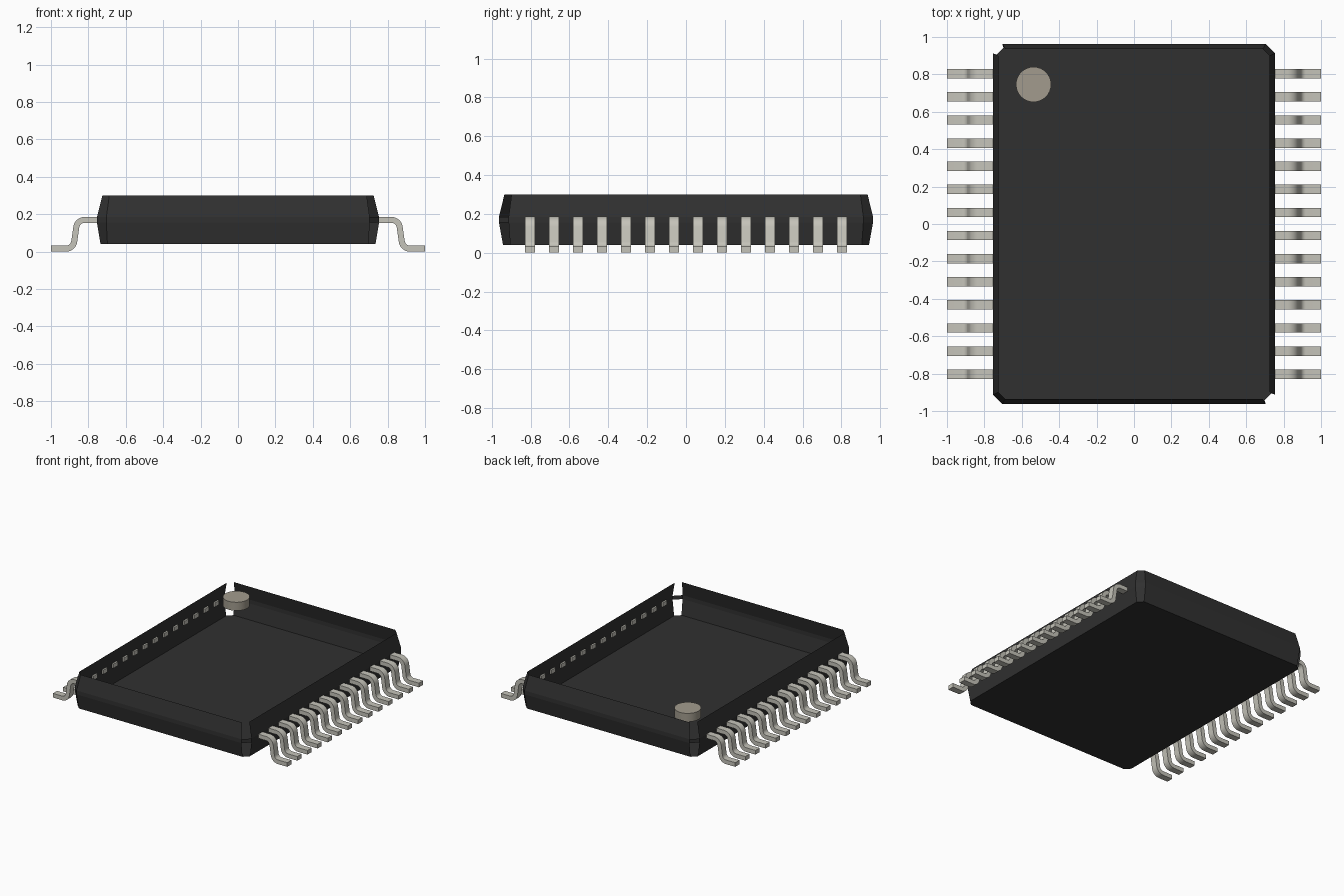
import bpy, bmesh, math

cube = bpy.data.objects.get("Cube")
if cube:
    bpy.data.objects.remove(cube, do_unlink=True)


def material(name, rgb):
    m = bpy.data.materials.new(name)
    m.use_nodes = True
    m.diffuse_color = (*rgb, 1)
    bsdf = next(n for n in m.node_tree.nodes if n.type == 'BSDF_PRINCIPLED')
    bsdf.inputs["Base Color"].default_value = (*rgb, 1)
    return m


BLACK = material("black plastic", (0.03, 0.03, 0.03))
METAL = material("tinned metal", (0.56, 0.55, 0.49))
MARK = material("marker grey", (0.36, 0.33, 0.27))


def finish(bm, name, mat, smooth=False):
    """Turn a bmesh into a mesh, smooth but with sharp edges kept."""
    bmesh.ops.recalc_face_normals(bm, faces=bm.faces)
    if smooth:
        for f in bm.faces:
            f.smooth = True
        for e in bm.edges:
            e.smooth = e.calc_face_angle(0) < math.radians(30)
    me = bpy.data.meshes.new(name)
    bm.to_mesh(me)
    bm.free()
    me.materials.append(mat)
    return me


def add(name, me):
    ob = bpy.data.objects.new(name, me)
    bpy.context.collection.objects.link(ob)
    return ob


# Body: open-topped shell of chamfered rectangles, with a straight band at mid height
def ring(bm, w, d, c, z):
    quarter = [(w - c, -d), (w, c - d), (w, d - c), (w - c, d)]
    pts = quarter + [(-x, -y) for x, y in quarter]
    return [bm.verts.new((x, y, z)) for x, y in pts]


bm = bmesh.new()
levels = [(0.735, 0.942, 0.037, 0.04), (0.754, 0.963, 0.05, 0.155),
          (0.754, 0.963, 0.05, 0.185), (0.725, 0.935, 0.037, 0.30)]
rings = [ring(bm, *lv) for lv in levels]
bm.faces.new(rings[0][::-1])
for k in range(3):
    for i in range(8):
        # two opposite corners are open above and below the band
        if k != 1 and i in (0, 4):
            continue
        j = (i + 1) % 8
        bm.faces.new((rings[k][i], rings[k][j], rings[k + 1][j], rings[k + 1][i]))
# normals are already wound outwards, so the open shell is written directly
shell = bpy.data.meshes.new("body_shell")
bm.to_mesh(shell)
bm.free()
shell.materials.append(BLACK)
add("body_shell", shell)

# Orientation marker disc level with the rim
bm = bmesh.new()
bmesh.ops.create_cone(bm, cap_ends=True, segments=32, radius1=0.094, radius2=0.094, depth=0.065)
disc = add("marker_disc", finish(bm, "marker_disc", MARK, True))
disc.location = (-0.537, 0.746, 0.2685)

# Lead: S-shaped strip built from a centre line of two arcs, as (x, z, heading)
R, T, W, TILT, STEPS = 0.045, 0.032, 0.05, math.radians(82), 8
path = [(0.741, 0.17, 0)]
for i in range(STEPS + 1):
    a = TILT * i / STEPS
    path.append((0.82 + R * math.sin(a), 0.125 + R * math.cos(a), -a))
for i in range(STEPS + 1):
    a = TILT * (1 - i / STEPS)
    path.append((0.92 - R * math.sin(a), 0.061 - R * math.cos(a), -a))
path.append((1.0, 0.016, 0))

bm = bmesh.new()
sections = []
for x, z, h in path:
    nx, nz = -math.sin(h) * T / 2, math.cos(h) * T / 2
    sections.append([bm.verts.new((x + s * nx, y * W / 2, z + s * nz))
                     for s, y in ((1, -1), (1, 1), (-1, 1), (-1, -1))])
for a, b in zip(sections, sections[1:]):
    for i in range(4):
        j = (i + 1) % 4
        bm.faces.new((a[i], a[j], b[j], b[i]))
bm.faces.new(sections[0])
bm.faces.new(sections[-1][::-1])
lead = finish(bm, "lead", METAL, True)

# Fourteen leads along each long side
for side, turn in (("left", 0), ("right", math.pi)):
    for n in range(14):
        ob = add(f"lead_{side}_{n + 1:02d}", lead)
        ob.location.y = -0.803 + n * 1.606 / 13
        ob.rotation_euler.z = turn
